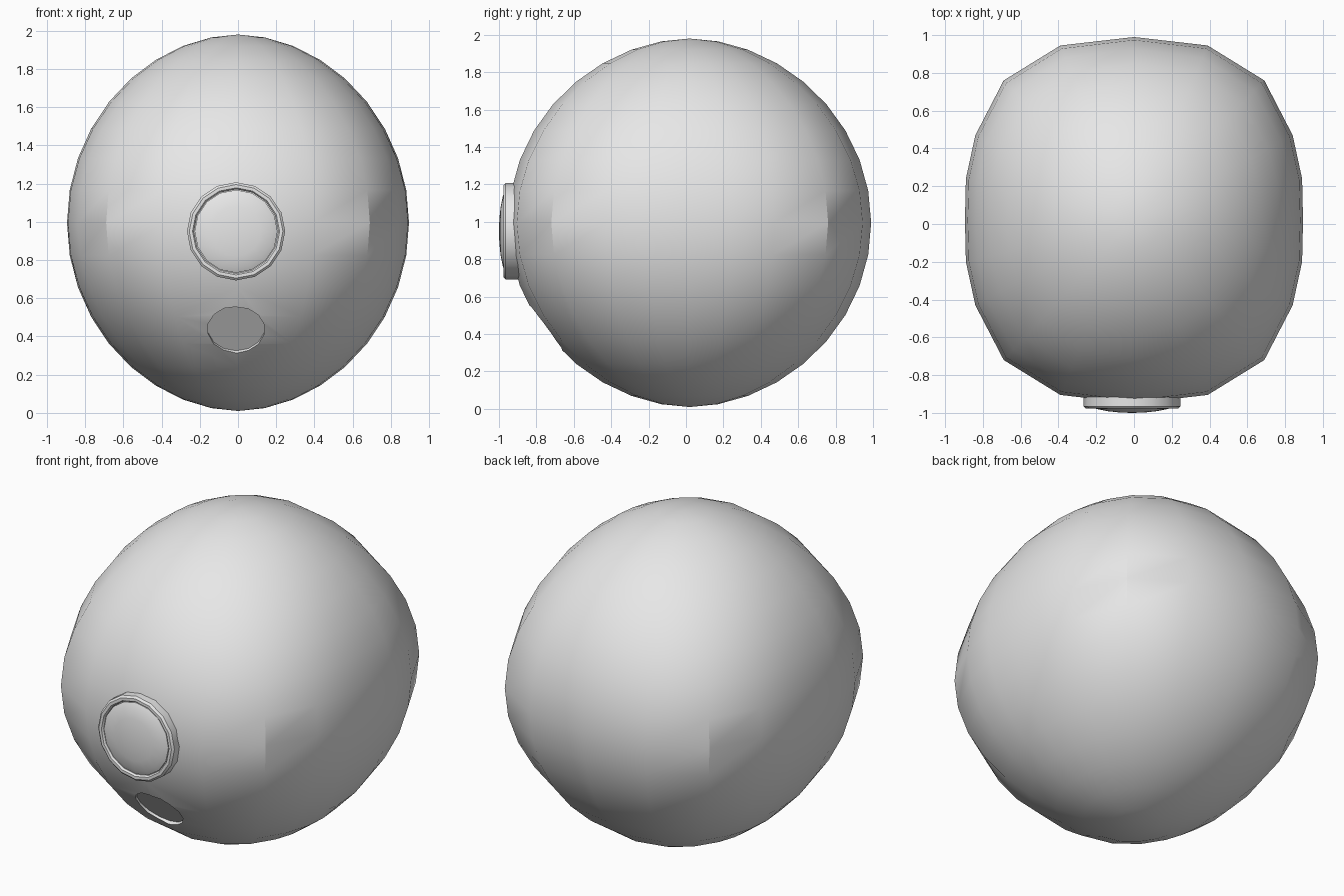
import bpy, bmesh, math
from mathutils import Vector

cube = bpy.data.objects.get("Cube")
if cube:
    bpy.data.objects.remove(cube, do_unlink=True)

grey = bpy.data.materials.new("light_grey")
grey.use_nodes = True
grey.diffuse_color = (0.8, 0.8, 0.8, 1)
grey.node_tree.nodes["Principled BSDF"].inputs["Base Color"].default_value = (0.8, 0.8, 0.8, 1)

CENTRE = Vector((0, 0.02, 0.995))
HALF = Vector((0.895, 0.97, 0.985))


def finish(name, bm):
    bmesh.ops.recalc_face_normals(bm, faces=bm.faces[:])
    mesh = bpy.data.meshes.new(name)
    bm.to_mesh(mesh)
    bm.free()
    mesh.materials.append(grey)
    obj = bpy.data.objects.new(name, mesh)
    bpy.context.collection.objects.link(obj)
    return obj


def smooth(obj):
    bpy.ops.object.select_all(action='DESELECT')
    obj.select_set(True)
    bpy.context.view_layer.objects.active = obj
    bpy.ops.object.shade_smooth_by_angle(angle=math.radians(29))


def loft(bm, rings, start=None, end=None):
    """Bridge closed rings of points, with optional pole points."""
    rows = [[bm.verts.new(p) for p in ring] for ring in rings]
    n = len(rows[0])
    for a, b in zip(rows, rows[1:]):
        for i in range(n):
            j = (i + 1) % n
            bm.faces.new((a[i], a[j], b[j], b[i]))
    for row, pole in ((rows[0], start), (rows[-1], end)):
        if pole is not None:
            tip = bm.verts.new(pole)
            for i in range(n):
                bm.faces.new((row[i], row[(i + 1) % n], tip))


# Body: boxy section at the middle, turning lens-shaped towards the poles
quarter = [(0.895, 0), (0.89, 0.22), (0.84, 0.45), (0.69, 0.74), (0.39, 0.925), (0, 0.97)]


def lens(x, y):
    u, v = x / HALF.x, y / HALF.y
    low, high = 0.5, 1.5
    for _ in range(40):
        k = (low + high) / 2
        if (k * u) ** 2 + (k * v) ** 1.8 > 1:
            high = k
        else:
            low = k
    return x * k, y * k


def section(angle):
    s = math.cos(angle) ** 1.06
    w = s * s
    pts = []
    for x, y in quarter:
        lx, ly = lens(x, y)
        pts.append((s * (w * x + (1 - w) * lx), s * (w * y + (1 - w) * ly)))
    half = pts + [(-x, y) for x, y in pts[-2::-1]]
    full = half + [(x, -y) for x, y in half[-2:0:-1]]
    z = HALF.z * math.sin(angle)
    return [CENTRE + Vector((x, y, z)) for x, y in full]


bm = bmesh.new()
loft(bm, [section(math.radians(a)) for a in range(-80, 81, 10)],
     CENTRE - Vector((0, 0, HALF.z)), CENTRE + Vector((0, 0, HALF.z)))
body = finish("body", bm)

# Shallow round recess on the lower front
normal = Vector((0, -0.81, -0.58)).normalized()
floor = Vector((-0.01, -0.775, 0.415)) - normal * 0.055
bm = bmesh.new()
bmesh.ops.create_cone(bm, cap_ends=True, segments=14, radius1=0.15, radius2=0.15, depth=0.4)
cutter = finish("recess_cutter", bm)
cutter.rotation_euler = normal.to_track_quat('Z', 'Y').to_euler()
cutter.location = floor + normal * 0.2
cutter.hide_render = True
bpy.context.view_layer.update()

cut = body.modifiers.new("recess", 'BOOLEAN')
cut.operation = 'DIFFERENCE'
cut.solver = 'EXACT'
cut.object = cutter
bpy.context.view_layer.objects.active = body
bpy.ops.object.modifier_apply(modifier=cut.name)
bpy.data.objects.remove(cutter, do_unlink=True)
smooth(body)


# Front button: bevelled rim around a shallow dome
def lathe(name, profile, tip=None, segments=16):
    turns = [math.tau * i / segments for i in range(segments)]
    rings = [[(-0.01 + r * math.cos(t), y, 0.95 + r * math.sin(t)) for t in turns]
             for r, y in profile]
    bm = bmesh.new()
    loft(bm, rings, end=(-0.01, tip, 0.95) if tip else None)
    smooth(finish(name, bm))


lathe("button_rim", [(0.257, -0.88), (0.257, -0.965), (0.245, -0.976),
                     (0.228, -0.976), (0.22, -0.965), (0.22, -0.94)])
lathe("button_dome", [(0.217, -0.93), (0.217, -0.966), (0.19, -0.979),
                      (0.13, -0.991), (0.065, -0.998)], tip=-1.0)
